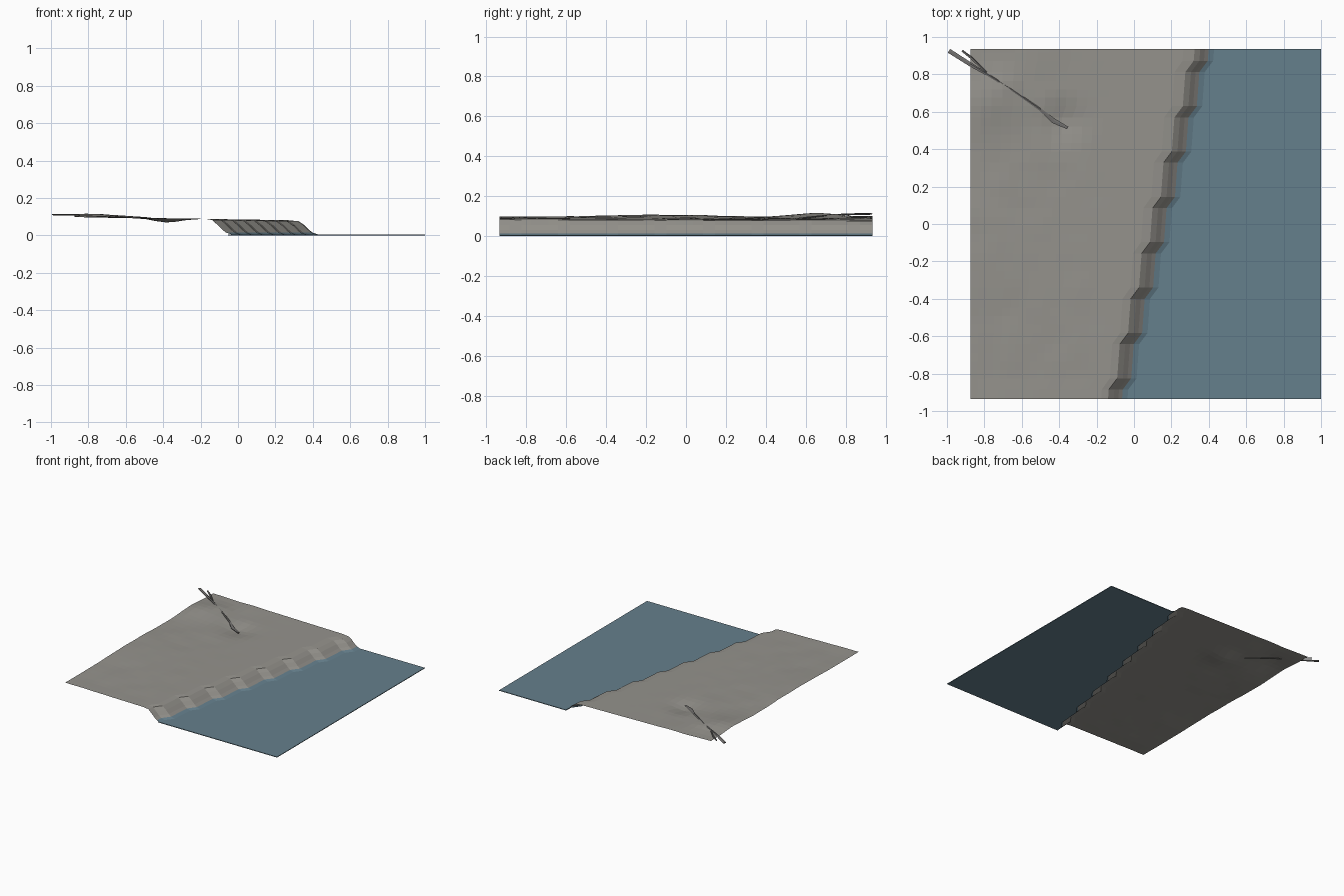
import bpy, bmesh, math
from mathutils import Vector, noise

if "Cube" in bpy.data.objects:
    bpy.data.objects.remove(bpy.data.objects["Cube"])

X0, X1, Y1 = -0.875, 1.0, 0.935
PERIOD, FIRST = 0.2425, -0.855


def material(name, rgb):
    m = bpy.data.materials.new(name)
    m.diffuse_color = (*rgb, 1)
    m.use_nodes = True
    m.node_tree.nodes["Principled BSDF"].inputs["Base Color"].default_value = m.diffuse_color
    return m


stone = material("stone", (0.30, 0.29, 0.265))
blue = material("water_blue", (0.13, 0.215, 0.265))
wood = material("grey_wood", (0.17, 0.165, 0.16))


def sheet(name, rows, mats, blue_from=None):
    """Quad sheet through equal-length rows of points."""
    bm = bmesh.new()
    grid = [[bm.verts.new(p) for p in row] for row in rows]
    for a, b in zip(grid, grid[1:]):
        for i in range(len(a) - 1):
            f = bm.faces.new((a[i], a[i + 1], b[i + 1], b[i]))
            if blue_from is not None and i >= blue_from:
                f.material_index = 1
    me = bpy.data.meshes.new(name)
    bm.to_mesh(me)
    bm.free()
    ob = bpy.data.objects.new(name, me)
    bpy.context.collection.objects.link(ob)
    for m in mats:
        me.materials.append(m)
    return ob


# Stepped shoreline: a gentle run followed by a short jog, repeated
def shore(y):
    k = (y - FIRST + 0.03) / PERIOD
    n = math.floor(k)
    t = (k - n) * PERIOD
    step = 0.045 * t / 0.06 if t < 0.06 else 0.045 + 0.0135 * (t - 0.06) / (PERIOD - 0.06)
    return -0.06 + 0.0585 * n + step


def bump(x, y, cx, cy, r, h):
    return h * math.exp(-((x - cx) ** 2 + (y - cy) ** 2) / r ** 2)


# Gently rolling land that rises away from the water
def land(x, y):
    z = 0.085 - 0.015 * x
    z += bump(x, y, -0.8, 0.65, 0.14, 0.019) + bump(x, y, -0.85, -0.1, 0.35, 0.011)
    z += bump(x, y, -0.68, 0.75, 0.07, 0.010)
    z -= bump(x, y, -0.38, 0.55, 0.10, 0.022) + bump(x, y, -0.6, 0.1, 0.4, 0.004)
    fade = min(1, max(0, -x * 2))
    return z + 0.003 * fade * noise.noise(Vector((x * 7, y * 7, 0)))


ys = {-Y1, Y1}
for k in range(8):
    for d in (-0.03, 0.03, 0.075, 0.12, 0.165):
        y = FIRST + PERIOD * k + d
        if abs(y) < Y1 - 0.01:
            ys.add(y)
ys = sorted(ys)

# Land with the cliff profile hanging off its edge
N = 20
land_rows, water_rows = [], []
for y in ys:
    f = shore(y)
    top = f - 0.075
    row = []
    for i in range(N + 1):
        x = X0 + (top - X0) * i / N
        row.append((x, y, land(x, y) - (0.005 if i == N else 0)))
    row += [(f - 0.045, y, 0.055), (f - 0.02, y, 0.03), (f, y, 0.014), (f + 0.045, y, 0.0)]
    land_rows.append(row)
    water_rows.append([(f + 0.01, y, 0.005), (X1, y, 0.005)])
sheet("shore_land", land_rows, [stone, blue], N + 3)

# Thin slab of water
water = sheet("water", water_rows, [blue])
s = water.modifiers.new("thickness", "SOLIDIFY")
s.thickness, s.offset = 0.005, -1


# Flattened driftwood made from tapered five-sided sections
def stick(name, pts):
    d = Vector((pts[-1][0] - pts[0][0], pts[-1][1] - pts[0][1], 0)).normalized()
    side = Vector((-d.y, d.x, 0))
    rows = []
    for x, y, z, w in pts:
        rows.append([Vector((x, y, z)) + side * w * math.cos(a) + Vector((0, 0, 0.004 * math.sin(a)))
                     for a in (2 * math.pi * i / 5 for i in range(6))])
    ob = sheet(name, rows, [wood])
    bm = bmesh.new()
    bm.from_mesh(ob.data)
    bmesh.ops.remove_doubles(bm, verts=bm.verts, dist=1e-5)
    bmesh.ops.holes_fill(bm, edges=bm.edges, sides=6)
    bmesh.ops.recalc_face_normals(bm, faces=bm.faces)
    bm.to_mesh(ob.data)
    bm.free()


stick("driftwood", [(-0.99, 0.925, 0.111, 0.013), (-0.88, 0.855, 0.111, 0.012),
                    (-0.77, 0.79, 0.109, 0.007), (-0.65, 0.715, 0.104, 0.006),
                    (-0.5, 0.61, 0.094, 0.008), (-0.43, 0.55, 0.086, 0.015),
                    (-0.355, 0.513, 0.083, 0.008)])
stick("driftwood_twig", [(-0.92, 0.927, 0.111, 0.006), (-0.87, 0.888, 0.109, 0.008),
                         (-0.79, 0.81, 0.108, 0.005)])
